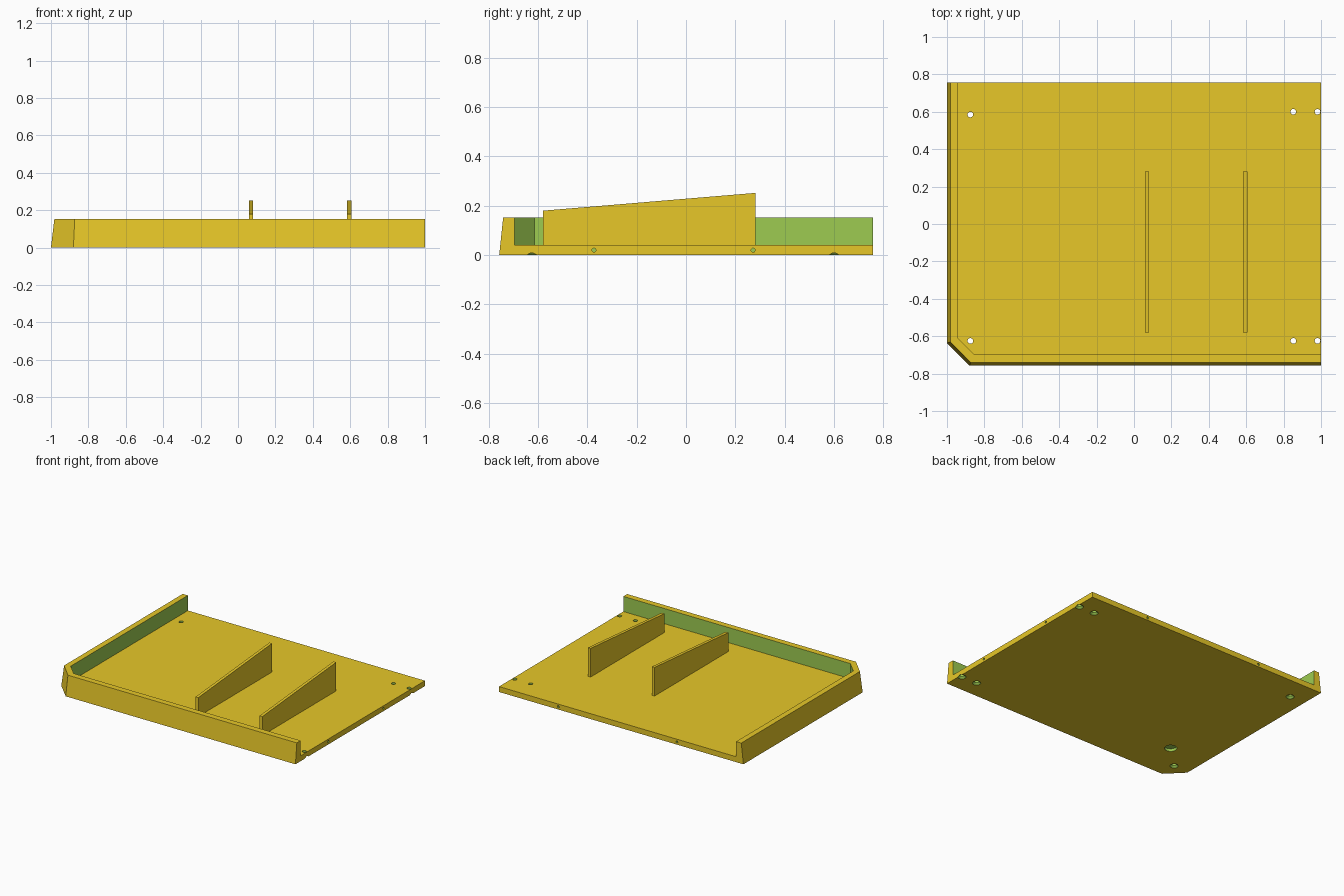
import bpy, bmesh, math
from mathutils import Matrix, Vector

if "Cube" in bpy.data.objects:
    bpy.data.objects.remove(bpy.data.objects["Cube"])


def material(name, rgb):
    m = bpy.data.materials.new(name)
    m.diffuse_color = (*[(c / 255 / 12.92 if c < 11 else ((c / 255 + 0.055) / 1.055) ** 2.4) for c in rgb], 1)
    m.use_nodes = True
    m.node_tree.nodes["Principled BSDF"].inputs["Base Color"].default_value = m.diffuse_color
    return m


YELLOW = material("mustard yellow", (249, 215, 44))
GREEN = material("leaf green", (157, 203, 81))


def finish(name, bm, green_rule=lambda f: False):
    bmesh.ops.recalc_face_normals(bm, faces=bm.faces)
    for f in bm.faces:
        f.material_index = 1 if green_rule(f) else 0
    me = bpy.data.meshes.new(name)
    bm.to_mesh(me)
    bm.free()
    me.materials.append(YELLOW)
    me.materials.append(GREEN)
    ob = bpy.data.objects.new(name, me)
    bpy.context.collection.objects.link(ob)
    return ob


def loft(bm, lower, upper):
    """Closed solid between two matching rings of points."""
    a = [bm.verts.new(p) for p in lower]
    b = [bm.verts.new(p) for p in upper]
    bm.faces.new(a)
    bm.faces.new(b)
    for i in range(len(a)):
        j = (i + 1) % len(a)
        bm.faces.new((a[i], a[j], b[j], b[i]))


def ring(points, z):
    return [(x, y, z) for x, y in points]


def cone(bm, start, axis, length, r1, r2, sides=20):
    axis = Vector(axis)
    m = (Matrix.Translation(Vector(start) + axis * length / 2)
         @ axis.to_track_quat('Z', 'Y').to_matrix().to_4x4())
    bmesh.ops.create_cone(bm, cap_ends=True, segments=sides, radius1=r1,
                          radius2=r2, depth=length, matrix=m)


def cut(target, cutter):
    """Subtract the cutter, bake the result and drop the cutter."""
    mod = target.modifiers.new("cut", 'BOOLEAN')
    mod.operation = 'DIFFERENCE'
    mod.solver = 'EXACT'
    mod.object = cutter
    cutter.hide_render = True
    bpy.context.view_layer.update()
    me = bpy.data.meshes.new_from_object(target.evaluated_get(bpy.context.evaluated_depsgraph_get()))
    target.modifiers.clear()
    target.data = me
    bpy.data.objects.remove(cutter)


B = 0.757        # half depth
FLOOR = 0.04

# Tray body with leaning outer walls and one clipped corner
bm = bmesh.new()
loft(bm,
     ring([(-1, B), (-1, -0.637), (-0.88, -B), (1, -B), (1, B)], 0),
     ring([(-0.982, B), (-0.982, -0.63), (-0.873, -0.741), (1, -0.741), (1, B)], 0.152))
tray = finish("tray", bm)

# Recess open to the right and back
bm = bmesh.new()
recess = [(-0.94, 1), (-0.94, -0.613), (-0.857, -0.696), (1.2, -0.696), (1.2, 1)]
loft(bm, ring(recess, FLOOR), ring(recess, 0.3))
cut(tray, finish("recess_cutter", bm, lambda f: abs(f.normal.z) < 0.5))

# Countersunk screw holes through the floor
for x, y in [(-0.875, 0.585), (-0.875, -0.625), (0.852, 0.6), (0.852, -0.625),
             (0.981, 0.6), (0.981, -0.625)]:
    bm = bmesh.new()
    cone(bm, (x, y, -0.02), (0, 0, 1), 0.1, 0.015, 0.015)
    cut(tray, finish("screw_cutter", bm, lambda f: True))
    bm = bmesh.new()
    cone(bm, (x, y, -0.01), (0, 0, 1), 0.025, 0.038, 0.013)
    cut(tray, finish("countersink_cutter", bm, lambda f: True))

# Blind pocket underneath and peg holes in the right and back edges
pockets = [((-0.705, -0.458, -0.02), (0, 0, 1), 0.04, 0.042)]
pockets += [((1.02, y, 0.02), (-1, 0, 0), 0.1, 0.008) for y in (-0.373, 0.272)]
pockets += [((x, B + 0.02, 0.02), (0, -1, 0), 0.1, 0.008) for x in (-0.455, 0.515)]
for start, axis, length, r in pockets:
    bm = bmesh.new()
    cone(bm, start, axis, length, r, r)
    cut(tray, finish("pocket_cutter", bm, lambda f: True))

# Sloped upright fins
side = [(-0.58, FLOOR - 0.005), (0.282, FLOOR - 0.005), (0.282, 0.252), (-0.58, 0.18)]
for name, x in (("left_fin", 0.0705), ("right_fin", 0.5945)):
    bm = bmesh.new()
    loft(bm, [(x - 0.011, y, z) for y, z in side], [(x + 0.011, y, z) for y, z in side])
    finish(name, bm)
